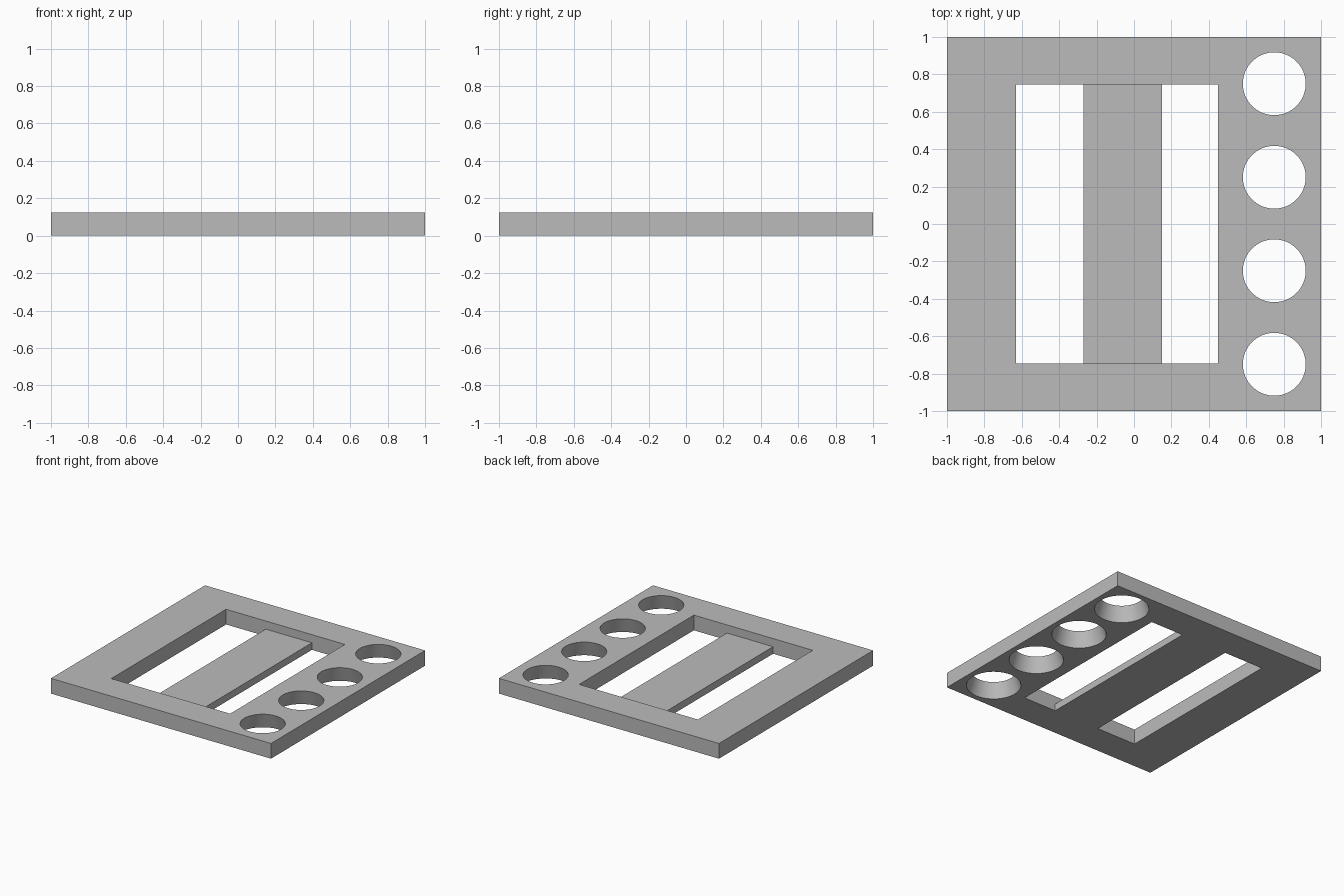
import bpy
import math

cube = bpy.data.objects.get("Cube")
if cube:
    bpy.data.objects.remove(cube, do_unlink=True)

THICK = 0.125
BRIDGE_THICK = 0.058
WINDOW_Y = 0.745
HOLE_TOP, HOLE_BOTTOM = 0.168, 0.205

grey = bpy.data.materials.new("plain_grey")
grey.use_nodes = True
colour = (0.5, 0.5, 0.5, 1)
grey.diffuse_color = colour
grey.node_tree.nodes["Principled BSDF"].inputs["Base Color"].default_value = colour


def box(name, x0, x1, y, z0, z1):
    """Box spanning x0..x1, -y..y and z0..z1."""
    bpy.ops.mesh.primitive_cube_add(size=1, location=((x0 + x1) / 2, 0, (z0 + z1) / 2))
    ob = bpy.context.object
    ob.name = name
    ob.scale = (x1 - x0, 2 * y, z1 - z0)
    bpy.ops.object.transform_apply(location=True, rotation=False, scale=True)
    ob.data.materials.append(grey)
    return ob


def cut(target, cutter):
    """Subtract the cutter from the target and discard it."""
    cutter.hide_render = True
    mod = target.modifiers.new("cut", 'BOOLEAN')
    mod.operation = 'DIFFERENCE'
    mod.solver = 'EXACT'
    mod.object = cutter
    bpy.context.view_layer.objects.active = target
    bpy.ops.object.modifier_apply(modifier=mod.name)
    bpy.data.objects.remove(cutter, do_unlink=True)


# Square plate with a rectangular window
plate = box("frame_plate", -1, 1, 1, 0, THICK)
cut(plate, box("window_cutter", -0.63, 0.45, WINDOW_Y, -0.1, 0.3))

# Row of round holes that widen towards the underside
slope = (HOLE_BOTTOM - HOLE_TOP) / THICK
margin = 0.05
for y in (-0.75, -0.25, 0.25, 0.75):
    bpy.ops.mesh.primitive_cone_add(
        vertices=64, radius1=HOLE_BOTTOM + slope * margin,
        radius2=HOLE_TOP - slope * margin, depth=THICK + 2 * margin,
        location=(0.75, y, THICK / 2))
    cutter = bpy.context.object
    cutter.data.materials.append(grey)
    cut(plate, cutter)

# Thin strip across the window, flush with the underside
box("bridge_strip", -0.27, 0.15, WINDOW_Y, 0, BRIDGE_THICK)

# Smooth hole walls, sharp edges elsewhere
bpy.ops.object.select_all(action='DESELECT')
plate.select_set(True)
bpy.context.view_layer.objects.active = plate
bpy.ops.object.shade_smooth_by_angle(angle=math.radians(30))
